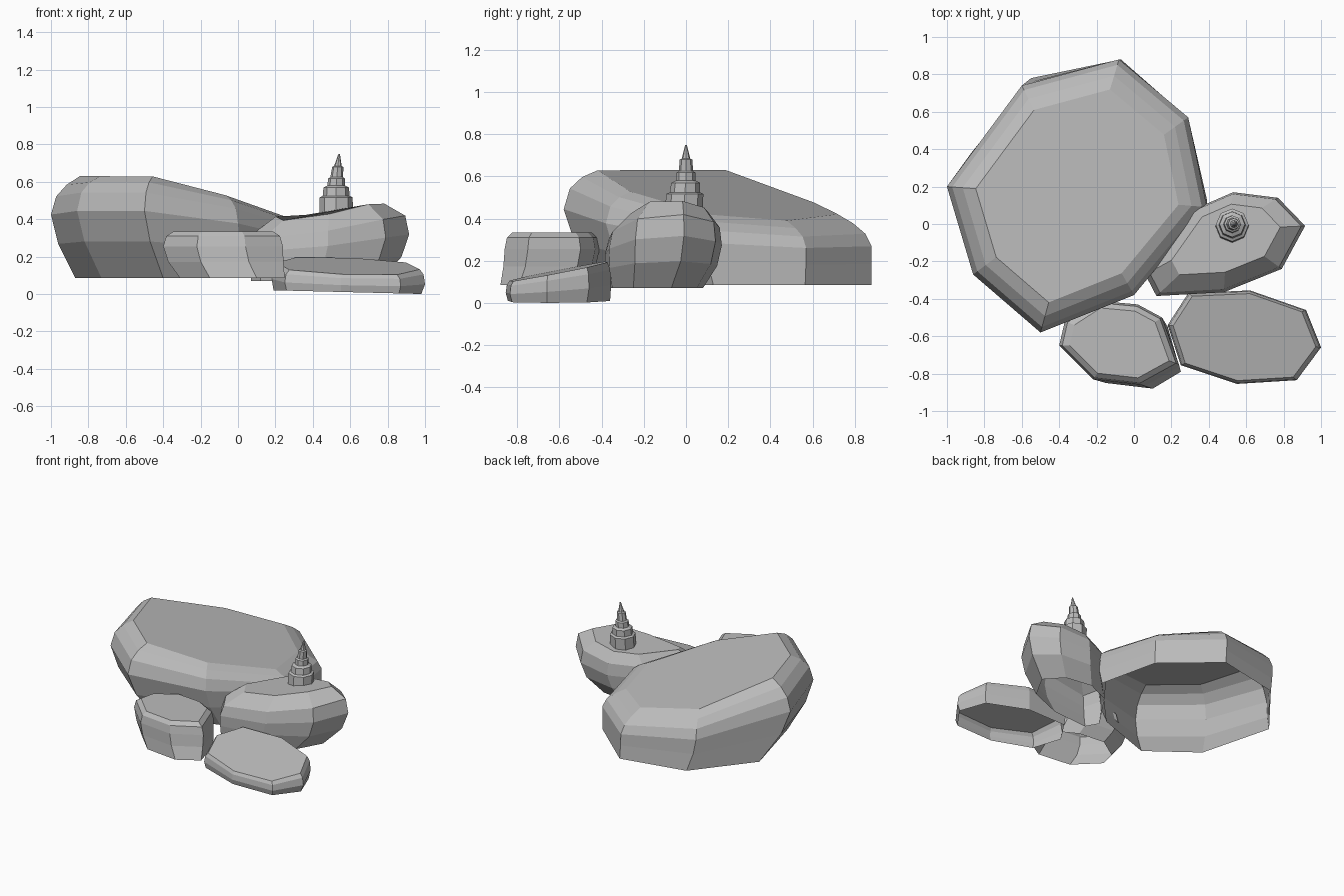
import bpy, bmesh, math
from mathutils import Vector

cube = bpy.data.objects.get("Cube")
if cube:
    bpy.data.objects.remove(cube)

stone = bpy.data.materials.new("stone_grey")
stone.use_nodes = True
grey = (0.5, 0.5, 0.5, 1)
stone.diffuse_color = grey
stone.node_tree.nodes["Principled BSDF"].inputs["Base Color"].default_value = grey


def loft(name, rings):
    """Skin closed rings from the bottom up; the underside stays open."""
    bm = bmesh.new()
    loops = [[bm.verts.new(p) for p in ring] for ring in rings]
    for low, high in zip(loops, loops[1:]):
        for i in range(len(low)):
            j = (i + 1) % len(low)
            bm.faces.new((low[i], low[j], high[j], high[i]))
    bm.faces.new(loops[-1])
    mesh = bpy.data.meshes.new(name)
    bm.to_mesh(mesh)
    bm.free()
    mesh.materials.append(stone)
    obj = bpy.data.objects.new(name, mesh)
    bpy.context.collection.objects.link(obj)
    return obj


def rock(name, outline, foot, centre, top, base, rings):
    """Stack rings between foot and top: (scale of outline, height share, blend to foot)."""
    c = Vector(centre)
    layers = []
    for scale, share, blend in rings:
        layer = []
        for p, f in zip(outline, foot):
            q = (c + (Vector(p) - c) * scale).lerp(Vector(f), blend)
            low, high = base(q.x, q.y), top(q.x, q.y)
            layer.append((q.x, q.y, low + (high - low) * share))
        layers.append(layer)
    return loft(name, layers)


def boulder_top(x, y):
    """Plane sloping to the back left, with one corner worn away."""
    worn = .3 * max(0, .8 * y - .6 * x - .66)
    return min(.63, .482 - .21 * x - .122 * y) - worn


# Large boulder
rock("large_boulder",
     [(-1, .2), (-.86, -.27), (-.5, -.58), (0, -.38),
      (.39, .09), (.29, .57), (-.08, .88), (-.6, .74)],
     [(-.87, .38), (-.73, -.15), (-.4, -.4), (.03, -.25),
      (.39, .13), (.29, .565), (-.07, .88), (-.55, .78)],
     (-.3, .15),
     boulder_top,
     lambda x, y: .085,
     [(1, 0, 1), (1, .36, .3), (1, .66, 0),
      (.96, .84, 0), (.88, .94, 0), (.78, 1, 0)])

# Middle boulder that carries the spire, falling away to the front
rock("middle_boulder",
     [(.06, -.27), (.12, -.385), (.48, -.365), (.79, -.24),
      (.915, -.01), (.77, .14), (.53, .17), (.3, .07)],
     [(.07, -.28), (.12, -.37), (.4, -.35), (.65, -.25),
      (.75, -.07), (.64, .05), (.44, .08), (.26, 0)],
     (.5, -.03),
     lambda x, y: .41 + .12 * x - .18 * (y + .13) - .5 * max(0, -.13 - y),
     lambda x, y: .07,
     [(1, 0, 1), (1, .3, .25), (1, .58, 0), (.95, .82, 0), (.68, 1, 0)])

# Small front boulder
rock("small_boulder",
     [(-.4, -.65), (-.22, -.83), (.04, -.86), (.24, -.75),
      (.15, -.5), (.02, -.43), (-.2, -.41), (-.37, -.52)],
     [(-.31, -.69), (-.15, -.85), (.1, -.88), (.25, -.79),
      (.18, -.55), (.07, -.49), (-.13, -.47), (-.28, -.57)],
     (-.07, -.64),
     lambda x, y: .335,
     lambda x, y: .085,
     [(1, 0, 1), (1, .35, .3), (1, .68, 0), (.95, .9, 0), (.83, 1, 0)])

# Flat slab, tilted down to the front
rock("flat_slab",
     [(.18, -.54), (.25, -.755), (.55, -.855), (.87, -.835),
      (1, -.66), (.92, -.46), (.62, -.355), (.29, -.37)],
     [(.19, -.54), (.26, -.75), (.55, -.845), (.86, -.825),
      (.98, -.66), (.91, -.47), (.62, -.36), (.3, -.375)],
     (.6, -.6),
     lambda x, y: .2 + .19 * (y + .4) - .02 * x,
     lambda x, y: .025 * (1 - x),
     [(1, 0, 1), (1, .4, 0), (.98, .8, 0), (.93, 1, 0)])

# Stepped spire with a leaning tip: (radius, height)
steps = [(.09, .42), (.088, .517), (.072, .525), (.068, .57), (.047, .58),
         (.045, .618), (.034, .625), (.03, .68), (.02, .685), (.004, .75)]
spire = []
for radius, z in steps:
    lean = .016 * max(0, (z - .6) / .15)
    drop = .01 * max(0, (.6 - z) / .15)
    spire.append([(.525 + lean + radius * math.cos(a * math.tau / 8),
                   radius * math.sin(a * math.tau / 8) - drop, z) for a in range(8)])
loft("stepped_spire", spire)
